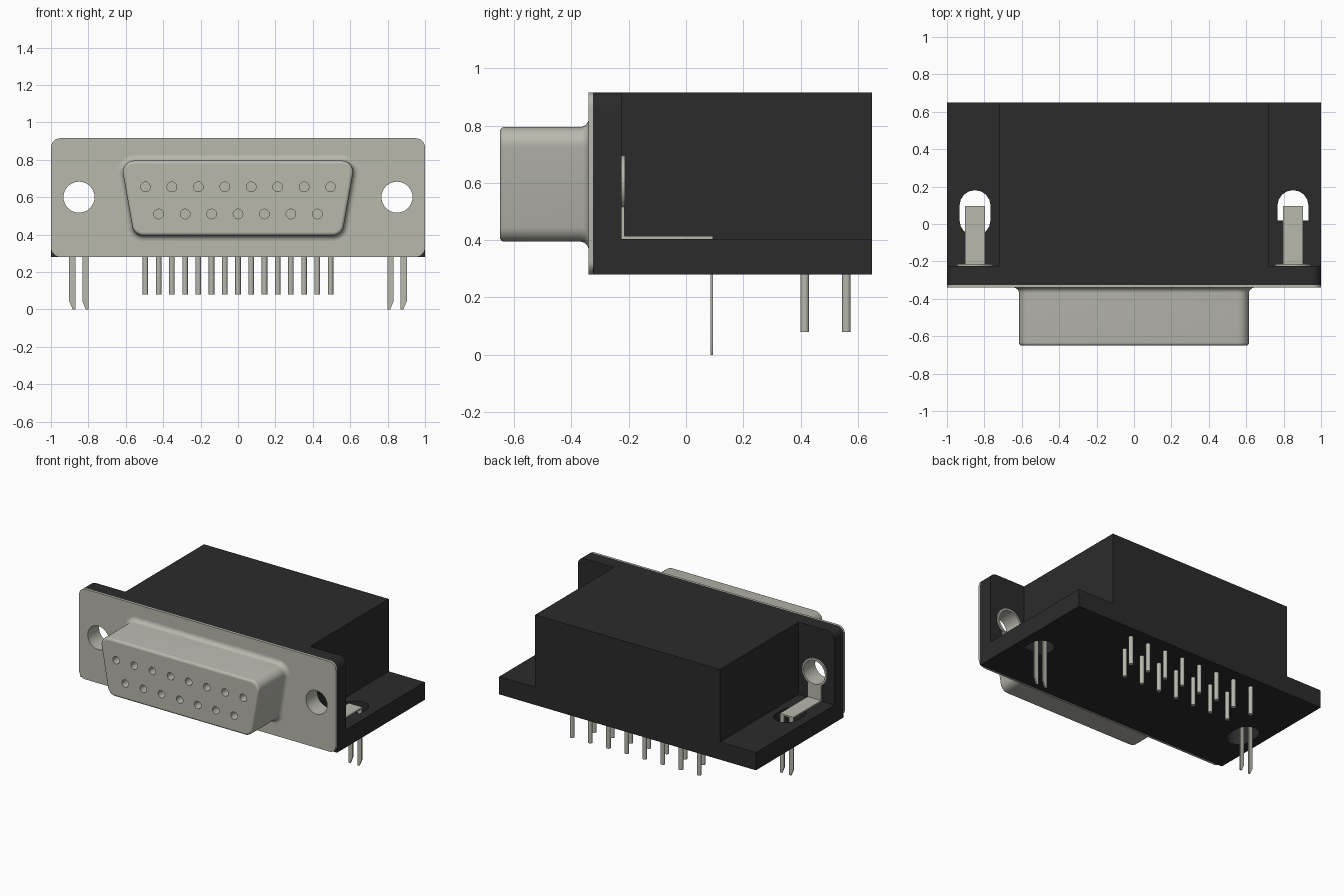
import bpy
import bmesh
from math import atan2, cos, sin, pi, tau, radians
from mathutils import Matrix

cube = bpy.data.objects.get("Cube")
if cube:
    bpy.data.objects.remove(cube, do_unlink=True)


def material(name, colour):
    mat = bpy.data.materials.new(name)
    mat.use_nodes = True
    mat.diffuse_color = (*colour, 1)
    mat.node_tree.nodes["Principled BSDF"].inputs["Base Color"].default_value = (*colour, 1)
    return mat


METAL = material("warm grey metal", (0.485, 0.479, 0.423))
BLACK = material("black plastic", (0.024, 0.024, 0.024))


def outline(centres, r, steps=8):
    """Rounded hull of radius r around counter-clockwise centres."""
    if len(centres) == 1:
        (x, y), n = centres[0], steps * 4
        return [(x + r * cos(tau * i / n), y + r * sin(tau * i / n)) for i in range(n)]
    points = []
    for i, (x, y) in enumerate(centres):
        ax, ay = centres[i - 1]
        cx, cy = centres[(i + 1) % len(centres)]
        start = atan2(y - ay, x - ax) - pi / 2
        sweep = (atan2(cy - y, cx - x) - pi / 2 - start) % tau
        for k in range(steps + 1):
            a = start + sweep * k / steps
            points.append((x + r * cos(a), y + r * sin(a)))
    return points


def rect(x0, x1, y0, y1):
    return [(x0, y0), (x1, y0), (x1, y1), (x0, y1)]


def add_mesh(name, bm, mat):
    """Turn a bmesh into a finished object with sharp creases kept."""
    bmesh.ops.remove_doubles(bm, verts=bm.verts, dist=0.0002)
    bmesh.ops.recalc_face_normals(bm, faces=bm.faces)
    mesh = bpy.data.meshes.new(name)
    bm.to_mesh(mesh)
    bm.free()
    mesh.materials.append(mat)
    for poly in mesh.polygons:
        poly.use_smooth = True
    mesh.set_sharp_from_angle(angle=radians(35))
    obj = bpy.data.objects.new(name, mesh)
    bpy.context.collection.objects.link(obj)
    return obj


def slab(name, loops, lo, hi, axis, mat):
    """Extrude nested 2D loops along y (loops in x, z) or z (loops in x, y)."""
    curve = bpy.data.curves.new(name, "CURVE")
    curve.dimensions = "2D"
    curve.fill_mode = "BOTH"
    curve.extrude = (hi - lo) / 2
    for loop in loops:
        spline = curve.splines.new("POLY")
        spline.points.add(len(loop) - 1)
        spline.use_cyclic_u = True
        for point, (u, v) in zip(spline.points, loop):
            point.co = (u, v, 0, 1)
    temp = bpy.data.objects.new(name + " profile", curve)
    bpy.context.collection.objects.link(temp)
    graph = bpy.context.evaluated_depsgraph_get()
    mesh = bpy.data.meshes.new_from_object(temp.evaluated_get(graph))
    middle = (lo + hi) / 2
    if axis == "y":
        mesh.transform(Matrix.Translation((0, middle, 0)) @ Matrix.Rotation(pi / 2, 4, "X"))
    else:
        mesh.transform(Matrix.Translation((0, 0, middle)))
    bm = bmesh.new()
    bm.from_mesh(mesh)
    bpy.data.objects.remove(temp, do_unlink=True)
    bpy.data.curves.remove(curve)
    bpy.data.meshes.remove(mesh)
    return add_mesh(name, bm, mat)


# Main heights, depths and mounting positions
BOTTOM, LEDGE, TOP = 0.28, 0.405, 0.915
FRONT, FLANGE_BACK, BACK = -0.325, -0.225, 0.65
SIDES = (-1, 1)
HOLE_X, HOLE_Z, HOLE_R = 0.85, 0.6, 0.083


def mount_holes(r):
    return [outline([(s * HOLE_X, HOLE_Z)], r) for s in SIDES]


# Black housing: central block, slotted base and front flange
slab("housing_block", [rect(-0.72, 0.72, FLANGE_BACK, BACK)], LEDGE, TOP, "z", BLACK)

slots = []
for s in SIDES:
    slot = outline([(s * HOLE_X, 0.02), (s * HOLE_X, 0.098)], HOLE_R)
    slots.append([(x, max(y, 0.02)) for x, y in slot] if s > 0 else slot)
slab("housing_base", [rect(-1, 1, FLANGE_BACK, BACK)] + slots, BOTTOM, LEDGE, "z", BLACK)

plate_edge = outline(rect(-0.95, 0.95, BOTTOM + 0.05, TOP - 0.05), 0.05)
flange_edge = [(-1, BOTTOM), (1, BOTTOM)] + [p for p in plate_edge if p[1] > HOLE_Z]
slab("housing_flange", [flange_edge] + mount_holes(0.09), FRONT, FLANGE_BACK, "y", BLACK)

# Metal face plate
slab("face_plate", [plate_edge] + mount_holes(HOLE_R), -0.34, FRONT, "y", METAL)

# D-shaped shell with a flared root and a rounded front edge
D_CENTRES = [(-0.506, 0.455), (0.506, 0.455), (0.555, 0.735), (-0.555, 0.735)]
D_RADIUS = 0.06
FLARE, EDGE, TIP = 0.03, 0.016, -0.65
sections = []
for i in range(7):
    a = pi / 2 * i / 6
    sections.append((-0.34 - FLARE * (1 - cos(a)), FLARE * (1 - sin(a))))
for i in range(5):
    a = pi / 2 * i / 4
    sections.append((TIP + EDGE * (1 - sin(a)), -EDGE * (1 - cos(a))))
bm = bmesh.new()
previous = None
for y, offset in sections:
    ring = [bm.verts.new((x, y, z)) for x, z in outline(D_CENTRES, D_RADIUS + offset)]
    if previous:
        for i in range(len(ring)):
            bm.faces.new((previous[i - 1], previous[i], ring[i], ring[i - 1]))
    previous = ring
add_mesh("shell", bm, METAL)

# Socket face with two rows of contact holes, closed behind
PITCH = 0.1414
row_of_eight = [(i - 3.5) * PITCH for i in range(8)]
row_of_seven = [(i - 3) * PITCH for i in range(7)]
contacts = [(x, 0.655) for x in row_of_eight] + [(x, 0.51) for x in row_of_seven]
face_edge = outline(D_CENTRES, D_RADIUS - EDGE)
slab("socket_face", [face_edge] + [outline([c], 0.026, 5) for c in contacts],
     TIP, TIP + 0.1, "y", METAL)
slab("socket_floor", [face_edge], TIP + 0.1, TIP + 0.11, "y", METAL)

# Solder pins under the base
pins = [(x, 0.56) for x in row_of_eight] + [(x, 0.415) for x in row_of_seven]
slab("solder_pins", [outline([p], 0.015, 4) for p in pins], 0.08, BOTTOM + 0.02, "z", METAL)

# Mounting hardware on each side: eyelet, bent strap and board prongs
for s, side in zip(SIDES, ("right", "left")):
    centre = [(s * HOLE_X, HOLE_Z)]
    bore = outline(centre, HOLE_R)
    slab(side + "_eyelet_tube", [outline(centre, 0.09), bore], FRONT, FLANGE_BACK, "y", METAL)
    slab(side + "_eyelet_rim", [outline(centre, 0.097), bore],
         FLANGE_BACK, FLANGE_BACK + 0.012, "y", METAL)
    x0, x1 = s * HOLE_X - 0.0525, s * HOLE_X + 0.0525
    slab(side + "_strap_upright", [rect(x0, x1, LEDGE, 0.515)],
         FLANGE_BACK, FLANGE_BACK + 0.01, "y", METAL)
    slab(side + "_strap", [rect(x0, x1, FLANGE_BACK, 0.095)], LEDGE, LEDGE + 0.01, "z", METAL)
    prongs = []
    for inner, outer in ((0.80, 0.832), (0.87, 0.903)):
        prongs.append([(s * x, z) for x, z in (
            (inner, LEDGE), (inner, 0), (inner + 0.014, 0), (outer, 0.045), (outer, LEDGE))])
    slab(side + "_prongs", prongs, 0.086, 0.095, "y", METAL)
